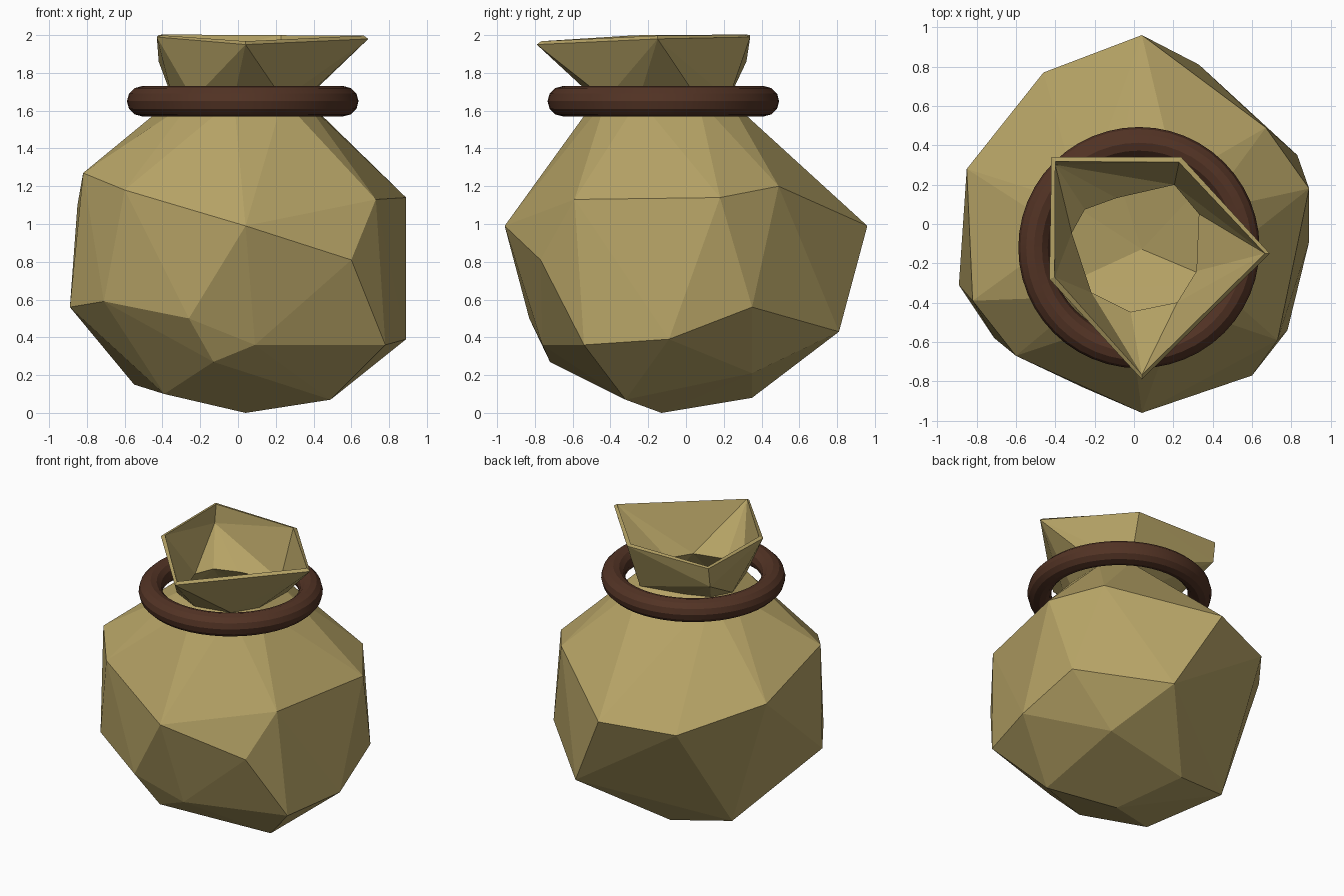
import bpy, bmesh, math
from mathutils import Vector

if "Cube" in bpy.data.objects:
    bpy.data.objects.remove(bpy.data.objects["Cube"])


def material(name, rgb):
    m = bpy.data.materials.new(name)
    m.diffuse_color = (*rgb, 1)
    m.use_nodes = True
    m.node_tree.nodes["Principled BSDF"].inputs["Base Color"].default_value = m.diffuse_color
    return m


tan = material("tan cloth", (0.46, 0.36, 0.13))
brown = material("brown cord", (0.085, 0.033, 0.018))

# corners of the bulging cloth body
BODY = [
    (-.82, -.39, 1.27), (-.89, -.31, .56), (-.71, -.58, .59), (-.26, -.83, .50),
    (.04, -.96, .99), (.60, -.77, .81), (.73, -.59, 1.13), (.89, .18, 1.14),
    (.89, -.09, .39), (.78, -.54, .36), (.49, -.32, .07), (.04, -.13, 0),
    (-.13, -.72, .27), (-.55, .25, .15), (-.39, -.33, .10), (.09, -.76, .36),
    (-.60, -.67, 1.18), (-.12, .35, .08), (.83, .35, .56), (.33, .81, .43),
    (.04, .96, .99), (.67, .49, 1.20), (-.85, .28, 1.10), (-.46, .77, .95),
    (.49, .35, .21),
]
# tied neck outline (scaled out from the visible opening)
HOLE = [(-.09, .14), (.20, .20), (.33, .05), (.32, -.24), (.22, -.40),
        (-.02, -.45), (-.22, -.35), (-.32, -.05), (-.25, .08)]
NECK = [(x * 1.08, (y + .12) * 1.08 - .12, 1.66) for x, y in HOLE]
# flared mouth: five rim corners and one low fold
RIM = [(-.42, .34, 2.0), (.24, .34, 1.99), (.69, -.15, 1.98),
       (.04, -.79, 1.95), (-.43, -.28, 1.99)]
FOLD = [(-.42, .32, 1.86)]


def add_shell(bm, points, caps):
    """Hull of the points, left open wherever a face lies wholly in a cap group."""
    group = {bm.verts.new(p): p for p in points}
    bmesh.ops.convex_hull(bm, input=list(group))
    doomed = [f for f in bm.faces if all(v in group for v in f.verts)
              and any(all(group[v] in cap for v in f.verts) for cap in caps)]
    bmesh.ops.delete(bm, geom=doomed, context='FACES')


# sack: body and mouth joined at the neck
bm = bmesh.new()
add_shell(bm, BODY + NECK, [NECK])
add_shell(bm, NECK + RIM + FOLD, [NECK, RIM])
bmesh.ops.remove_doubles(bm, verts=bm.verts[:], dist=0.0005)
bmesh.ops.delete(bm, geom=[v for v in bm.verts if not v.link_faces], context='VERTS')
bmesh.ops.recalc_face_normals(bm, faces=bm.faces[:])
# make sure the normals point out of the sack
lowest = min(bm.faces, key=lambda f: f.calc_center_median().z)
if lowest.normal.dot(lowest.calc_center_median() - Vector((0, 0, .9))) < 0:
    bmesh.ops.reverse_faces(bm, faces=bm.faces[:])
mesh = bpy.data.meshes.new("sack")
bm.to_mesh(mesh)
bm.free()
mesh.materials.append(tan)
sack = bpy.data.objects.new("sack", mesh)
bpy.context.collection.objects.link(sack)
solid = sack.modifiers.new("cloth thickness", 'SOLIDIFY')
solid.thickness = 0.03
solid.offset = -1

# cord tied round the neck
bpy.ops.mesh.primitive_torus_add(major_segments=48, minor_segments=12,
                                 major_radius=.533, minor_radius=.08,
                                 location=(.025, -.12, 1.65))
cord = bpy.context.object
cord.name = "neck_cord"
cord.data.materials.append(brown)
bpy.ops.object.shade_smooth_by_angle(angle=math.radians(25))
